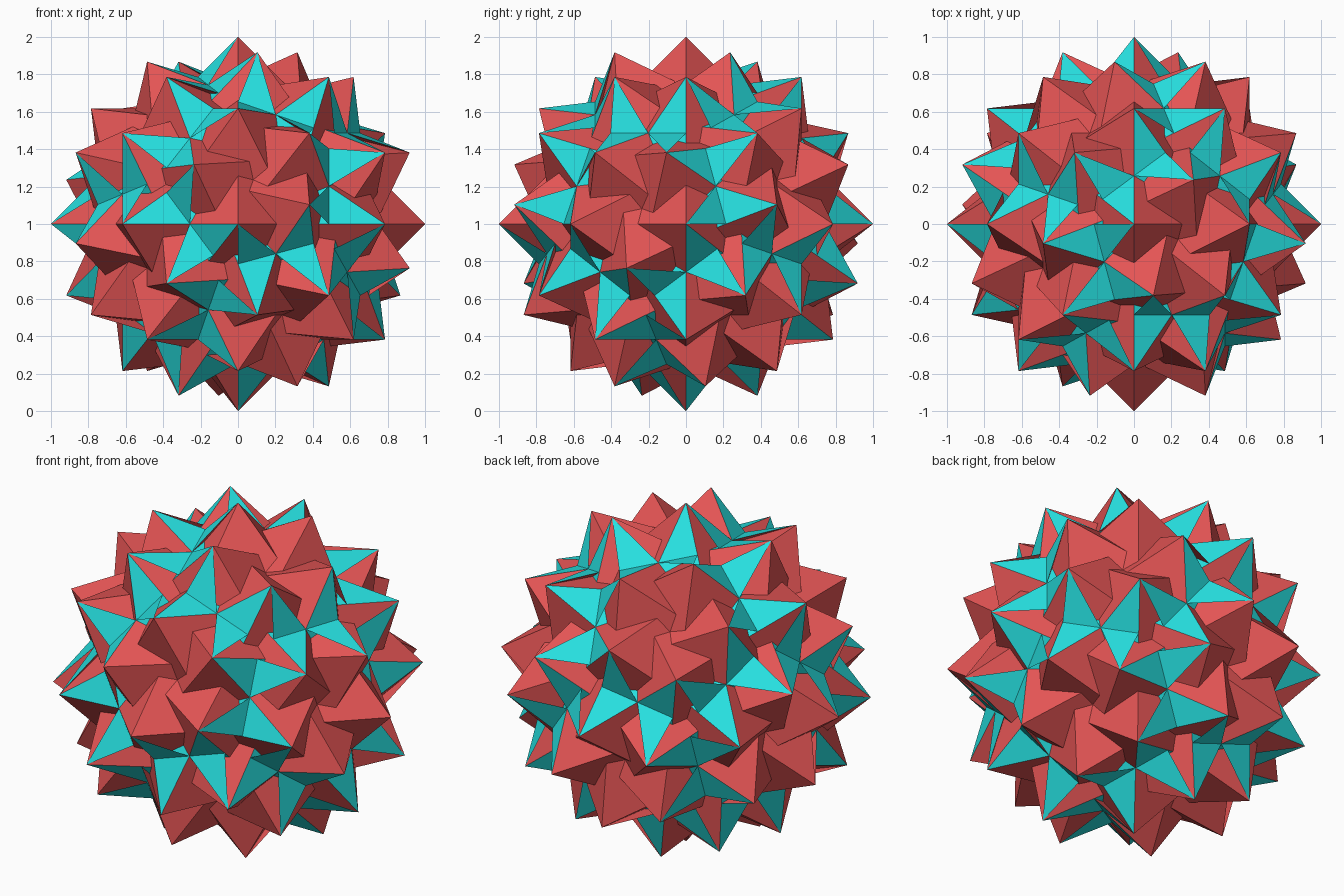
import bpy, math
from mathutils import Matrix, Vector

if "Cube" in bpy.data.objects:
    bpy.data.objects.remove(bpy.data.objects["Cube"])

PHI = (1 + math.sqrt(5)) / 2
R = math.sqrt(PHI)

# Frame in which one set of face corners lies on the x, y and z axes
a, b, c = (1 - R ** -3) / 2, -(1 / R - PHI ** -2) / 2, (1 / PHI + R) / 2
frame = Matrix(((-a, -b, -c), (c, a, b), (-b, -c, -a)))

# The 60 rotations of the icosahedron, generated from two of them
turn5 = Matrix(((1, -PHI, 1 / PHI), (PHI, 1 / PHI, -1), (1 / PHI, 1, PHI))) * 0.5
turn3 = Matrix(((0, 0, 1), (1, 0, 0), (0, 1, 0)))


def key(vectors):
    return tuple(round(x, 3) + 0.0 for v in vectors for x in v)


group = {key(Matrix.Identity(3)): Matrix.Identity(3)}
todo = list(group.values())
while todo:
    g = todo.pop()
    for h in (turn5 @ g, turn3 @ g):
        if key(h) not in group:
            group[key(h)] = h
            todo.append(h)
rotations = [frame @ g @ frame.transposed() for g in group.values()]


def star(axis, tip):
    """Outline of a five-pointed star around an axis, through one tip."""
    centre = axis * axis.dot(tip)
    arm = tip - centre
    return [centre + Matrix.Rotation(math.radians(36 * k), 3, axis) @ arm
            * (PHI ** -2 if k % 2 else 1) for k in range(10)]


def build(name, base_faces, color):
    """Copy the base faces by every rotation, leaving out repeats."""
    verts, faces, seen = [], [], set()
    for base in base_faces:
        for rot in rotations:
            pts = [rot @ p for p in base]
            k = frozenset(key([p]) for p in pts)
            if k in seen:
                continue
            seen.add(k)
            step = len(pts) // 3 if len(pts) == 3 else 2
            normal = (pts[step] - pts[0]).cross(pts[2 * step] - pts[0])
            if normal.dot(sum(pts, Vector())) < 0:
                pts.reverse()
            faces.append(list(range(len(verts), len(verts) + len(pts))))
            verts += [p + Vector((0, 0, 1)) for p in pts]
    mesh = bpy.data.meshes.new(name)
    mesh.from_pydata(verts, [], faces)
    mat = bpy.data.materials.new(name + "_color")
    mat.diffuse_color = color
    mat.use_nodes = True
    mat.node_tree.nodes["Principled BSDF"].inputs["Base Color"].default_value = mat.diffuse_color
    mesh.materials.append(mat)
    obj = bpy.data.objects.new(name, mesh)
    bpy.context.collection.objects.link(obj)


X, Y, Z = Vector((1, 0, 0)), Vector((0, 1, 0)), Vector((0, 0, 1))

# Triangles: 20 on the threefold axes and 60 beside them
build("triangle_faces", [(-Y, X, Z), (-Y, Z, -X)], (0.78, 0.09, 0.09, 1))

# Stars: the two that meet at the front corner give all 24
fivefold = frame @ Vector((0, PHI, 1)).normalized()
axes = {key([r @ fivefold]): r @ fivefold for r in rotations}
pair = [n for n in axes.values() if abs(n.dot(-Y) - 0.669) < 0.01]
build("star_faces", [star(n, -Y) for n in pair], (0.02, 0.76, 0.76, 1))
